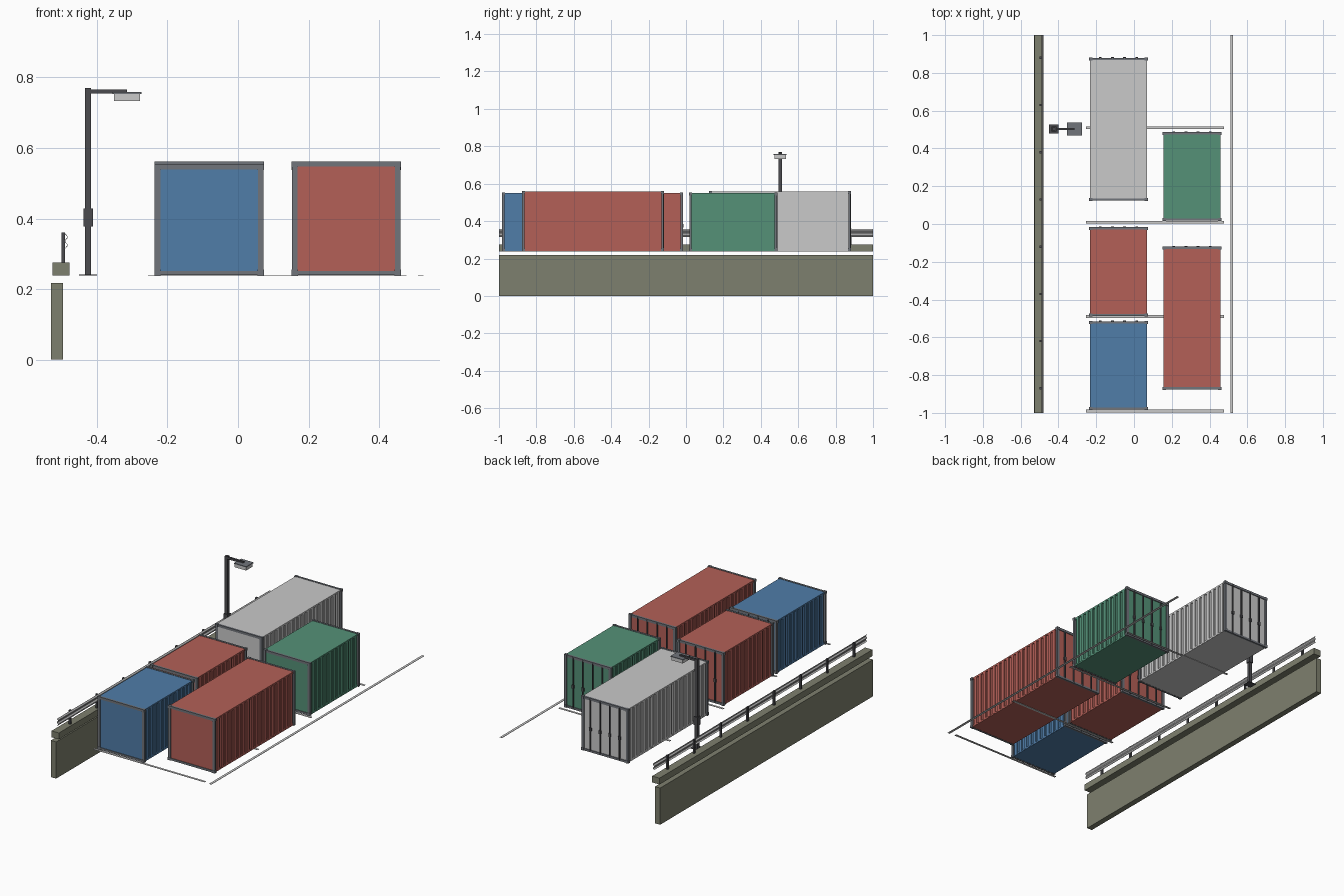
import bpy
import bmesh
from mathutils import Matrix, Vector

if "Cube" in bpy.data.objects:
    bpy.data.objects.remove(bpy.data.objects["Cube"], do_unlink=True)


def material(name, srgb):
    rgb = [(c / 255) ** 2.2 for c in srgb]
    m = bpy.data.materials.new(name)
    m.use_nodes = True
    m.diffuse_color = (*rgb, 1)
    m.node_tree.nodes["Principled BSDF"].inputs["Base Color"].default_value = (*rgb, 1)
    return m


RED = material("red paint", (178, 96, 88))
BLUE = material("blue paint", (81, 124, 167))
GREEN = material("green paint", (85, 144, 119))
PALE = material("pale grey", (200, 200, 200))
STEEL = material("frame steel", (112, 116, 122))
DARK = material("dark metal", (76, 76, 80))
STONE = material("concrete", (125, 127, 110))


def finish(name, bm, mat):
    bmesh.ops.recalc_face_normals(bm, faces=bm.faces)
    me = bpy.data.meshes.new(name)
    bm.to_mesh(me)
    bm.free()
    me.materials.append(mat)
    ob = bpy.data.objects.new(name, me)
    bpy.context.collection.objects.link(ob)
    return ob


def boxes(name, mat, spans):
    """One object from boxes given as (x0, x1, y0, y1, z0, z1)."""
    bm = bmesh.new()
    for x0, x1, y0, y1, z0, z1 in spans:
        centre = Vector((x0 + x1, y0 + y1, z0 + z1)) / 2
        size = Matrix.Diagonal((x1 - x0, y1 - y0, z1 - z0, 1))
        bmesh.ops.create_cube(bm, size=1, matrix=Matrix.Translation(centre) @ size)
    return finish(name, bm, mat)


GROUND = 0.238
HALF = 0.154      # half width of a container
POST = 0.016      # corner post width


def container(name, mat, cx, y0, y1, top):
    z0 = GROUND + 0.002
    # Painted shell: core, roof sheet and side corrugations
    shell = [(cx - 0.144, cx + 0.144, y0 + 0.004, y1 - 0.005, z0 + 0.002, top - 0.006),
             (cx - 0.15, cx + 0.15, y0 + 0.012, y1 - 0.012, top - 0.012, top - 0.002),
             (cx - 0.15, cx + 0.15, y0 + 0.012, y1 - 0.012, z0 + 0.001, z0 + 0.012)]
    count = round((y1 - y0) / 0.042)
    pitch = (y1 - y0 - 0.03) / count
    for i in range(count):
        y = y0 + 0.015 + pitch * (i + 0.5)
        for s in (-1, 1):
            a, b = sorted((cx + s * 0.14, cx + s * 0.151))
            shell.append((a, b, y - pitch * 0.27, y + pitch * 0.27, z0 + 0.004, top - 0.004))
    boxes(name + "_shell", mat, shell)

    # Steel end frames with corner castings
    frame = []
    for a, b in ((y0, y0 + 0.012), (y1 - 0.012, y1)):
        frame += [(cx - HALF, cx + HALF, a, b, z0, z0 + 0.012),
                  (cx - HALF, cx + HALF, a, b, top - 0.014, top)]
        for s in (-1, 1):
            l, r = sorted((cx + s * HALF, cx + s * (HALF - POST)))
            frame.append((l, r, a, b, z0, top))
            for z in (z0, top - 0.014):
                frame.append((l - 0.001, r + 0.001, a - 0.002, b + 0.002, z - 0.001, z + 0.015))
    boxes(name + "_frame", STEEL, frame)

    # Door lock rods with handles on the rear end
    rods = []
    for dx in (-0.096, -0.032, 0.032, 0.096):
        x = cx + dx
        rods += [(x - 0.003, x + 0.003, y1 - 0.006, y1 + 0.002, z0 + 0.006, top - 0.006),
                 (x - 0.007, x + 0.007, y1 - 0.006, y1 + 0.003, 0.365, 0.385)]
    boxes(name + "_lock_rods", DARK, rods)


LEFT, RIGHT = -0.082, 0.307
container("blue_container", BLUE, LEFT, -0.983, -0.515, 0.553)
container("short_red_container", RED, LEFT, -0.488, -0.017, 0.553)
container("white_container", PALE, LEFT, 0.124, 0.88, 0.561)
container("long_red_container", RED, RIGHT, -0.876, -0.12, 0.561)
container("green_container", GREEN, RIGHT, 0.018, 0.486, 0.553)

# Painted ground lines
lines = [(-0.255, 0.477, y - 0.007, y + 0.007, GROUND - 0.001, GROUND + 0.001)
         for y in (-0.99, -0.49, 0.01, 0.51)]
lines.append((0.51, 0.525, -1, 1, GROUND - 0.001, GROUND + 0.001))
boxes("ground_lines", PALE, lines)

# Quay wall and kerb
boxes("quay_wall", STONE, [(-0.53, -0.496, -1, 1, 0, 0.218)])
boxes("kerb", STONE, [(-0.526, -0.478, -1, 1, GROUND, 0.276)])

# Guard rail posts
boxes("rail_posts", DARK, [(-0.5, -0.49, y - 0.006, y + 0.006, 0.276, 0.36)
                           for y in [-0.87 + 0.25 * i for i in range(8)]])

# Corrugated guard rail: folded sheet profile run along the kerb
front = [(-0.489, 0.357), (-0.483, 0.35), (-0.483, 0.345), (-0.489, 0.338),
         (-0.489, 0.334), (-0.483, 0.327), (-0.483, 0.322), (-0.489, 0.315)]
back = [(x - 0.002, z) for x, z in reversed(front)]
bm = bmesh.new()
face = bm.faces.new([bm.verts.new((x, -1, z)) for x, z in front + back])
ext = bmesh.ops.extrude_face_region(bm, geom=[face], use_keep_orig=True)
bmesh.ops.translate(bm, vec=(0, 2, 0),
                    verts=[g for g in ext["geom"] if isinstance(g, bmesh.types.BMVert)])
finish("guard_rail", bm, PALE)

# Lamp mast
ly = 0.503
boxes("lamp_mast", DARK, [
    (-0.45, -0.4, ly - 0.024, ly + 0.024, GROUND, GROUND + 0.003),
    (-0.434, -0.416, ly - 0.009, ly + 0.009, GROUND, 0.77),
    (-0.438, -0.411, ly - 0.013, ly + 0.013, 0.377, 0.428),
    (-0.42, -0.315, ly - 0.006, ly + 0.006, 0.754, 0.766)])
boxes("lamp_housing", STEEL, [(-0.356, -0.274, ly - 0.034, ly + 0.034, 0.753, 0.758)])
boxes("lamp_panel", PALE, [(-0.352, -0.277, ly - 0.031, ly + 0.031, 0.733, 0.753)])
